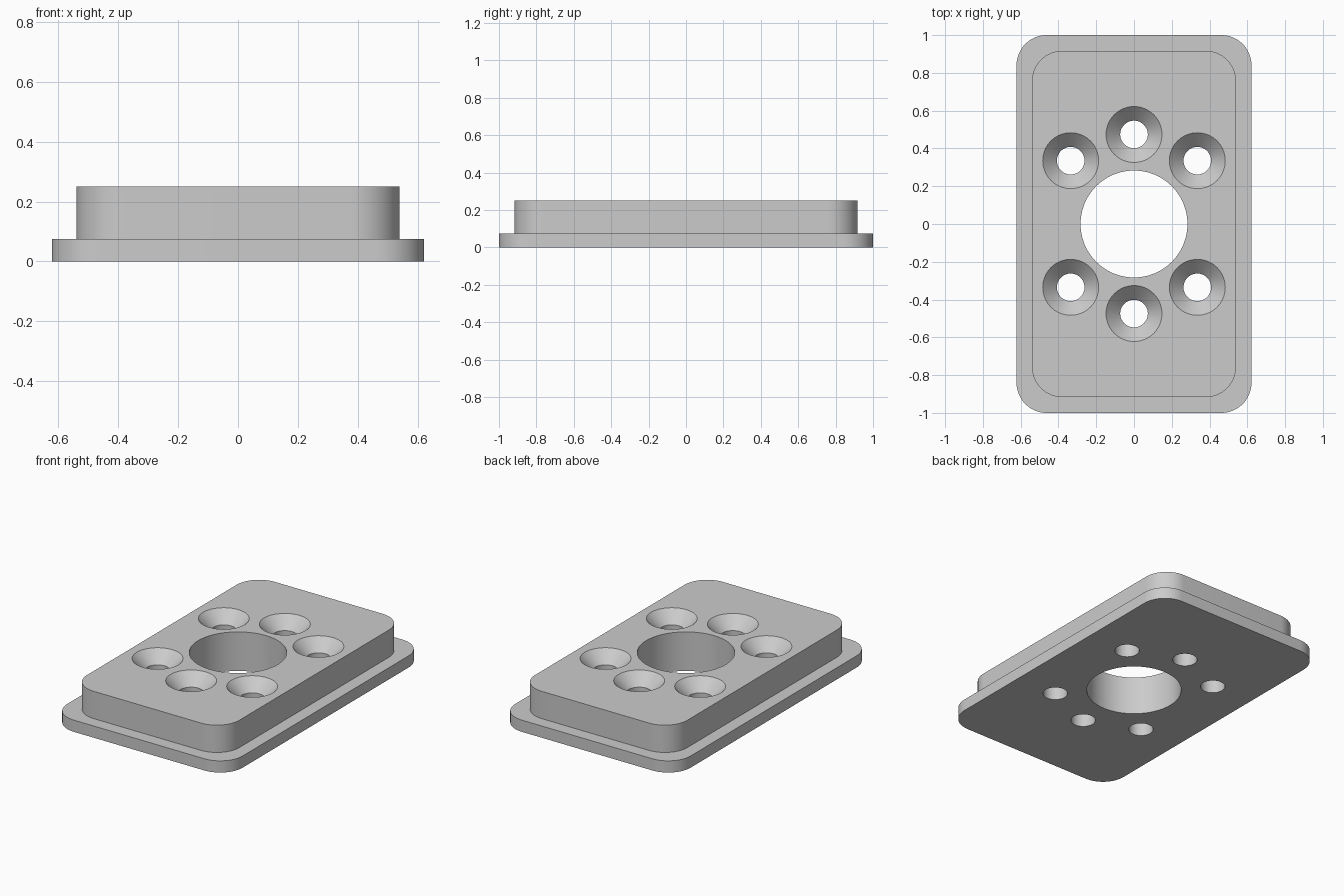
import bpy
import bmesh
from math import cos, sin, pi, radians

if "Cube" in bpy.data.objects:
    bpy.data.objects.remove(bpy.data.objects["Cube"])

CORNER_STEPS = 16
HEIGHT = 0.25

grey = bpy.data.materials.new("plain grey")
grey.use_nodes = True
colour = (0.6, 0.6, 0.6, 1)
grey.diffuse_color = colour
grey.node_tree.nodes["Principled BSDF"].inputs["Base Color"].default_value = colour


def rounded_outline(half_x, half_y, radius):
    """Counter-clockwise outline of a rounded rectangle."""
    points = []
    for k, (sx, sy) in enumerate([(1, 1), (-1, 1), (-1, -1), (1, -1)]):
        for i in range(CORNER_STEPS + 1):
            a = (k + i / CORNER_STEPS) * pi / 2
            points.append((sx * (half_x - radius) + radius * cos(a),
                           sy * (half_y - radius) + radius * sin(a)))
    return points


def circle(radius, steps, cx=0, cy=0):
    return [(cx + radius * cos(2 * pi * i / steps),
             cy + radius * sin(2 * pi * i / steps)) for i in range(steps)]


def skin(bm, levels):
    """Join stacked outlines, given as (points, z), into a closed solid."""
    rings = [[bm.verts.new((x, y, z)) for x, y in pts] for pts, z in levels]
    for low, high in zip(rings, rings[1:]):
        n = len(low)
        for i in range(n):
            j = (i + 1) % n
            bm.faces.new((low[i], low[j], high[j], high[i]))
    bm.faces.new(rings[0][::-1])
    bm.faces.new(rings[-1])


def make_object(name, bm):
    mesh = bpy.data.meshes.new(name)
    bm.to_mesh(mesh)
    bm.free()
    mesh.materials.append(grey)
    obj = bpy.data.objects.new(name, mesh)
    bpy.context.collection.objects.link(obj)
    return obj


# Stepped plate: thin flange below, raised block above
bm = bmesh.new()
flange = rounded_outline(0.622, 1.0, 0.16)
block = rounded_outline(0.54, 0.917, 0.16)
skin(bm, [(flange, 0), (flange, 0.075), (block, 0.075), (block, HEIGHT)])
plate = make_object("mounting_plate", bm)

# Cutter: central bore and six countersunk screw holes
bm = bmesh.new()
bore = circle(0.283, 96)
skin(bm, [(bore, -0.1), (bore, HEIGHT + 0.1)])
HOLE, SINK, EXTRA = 0.073, 0.148, 0.02
for degrees in (45, 90, 135, 225, 270, 315):
    cx, cy = 0.474 * cos(radians(degrees)), 0.474 * sin(radians(degrees))
    shaft = circle(HOLE, 64, cx, cy)
    skin(bm, [(shaft, -0.1), (shaft, HEIGHT - (SINK - HOLE)),
              (circle(SINK + EXTRA, 64, cx, cy), HEIGHT + EXTRA)])
cutter = make_object("hole_cutter", bm)

# Cut the holes and bake the result
cut = plate.modifiers.new("holes", 'BOOLEAN')
cut.operation = 'DIFFERENCE'
cut.solver = 'EXACT'
cut.object = cutter
bpy.ops.object.select_all(action='DESELECT')
plate.select_set(True)
bpy.context.view_layer.objects.active = plate
bpy.ops.object.modifier_apply(modifier=cut.name)
bpy.data.objects.remove(cutter)

bpy.ops.object.shade_smooth_by_angle(angle=radians(30))
